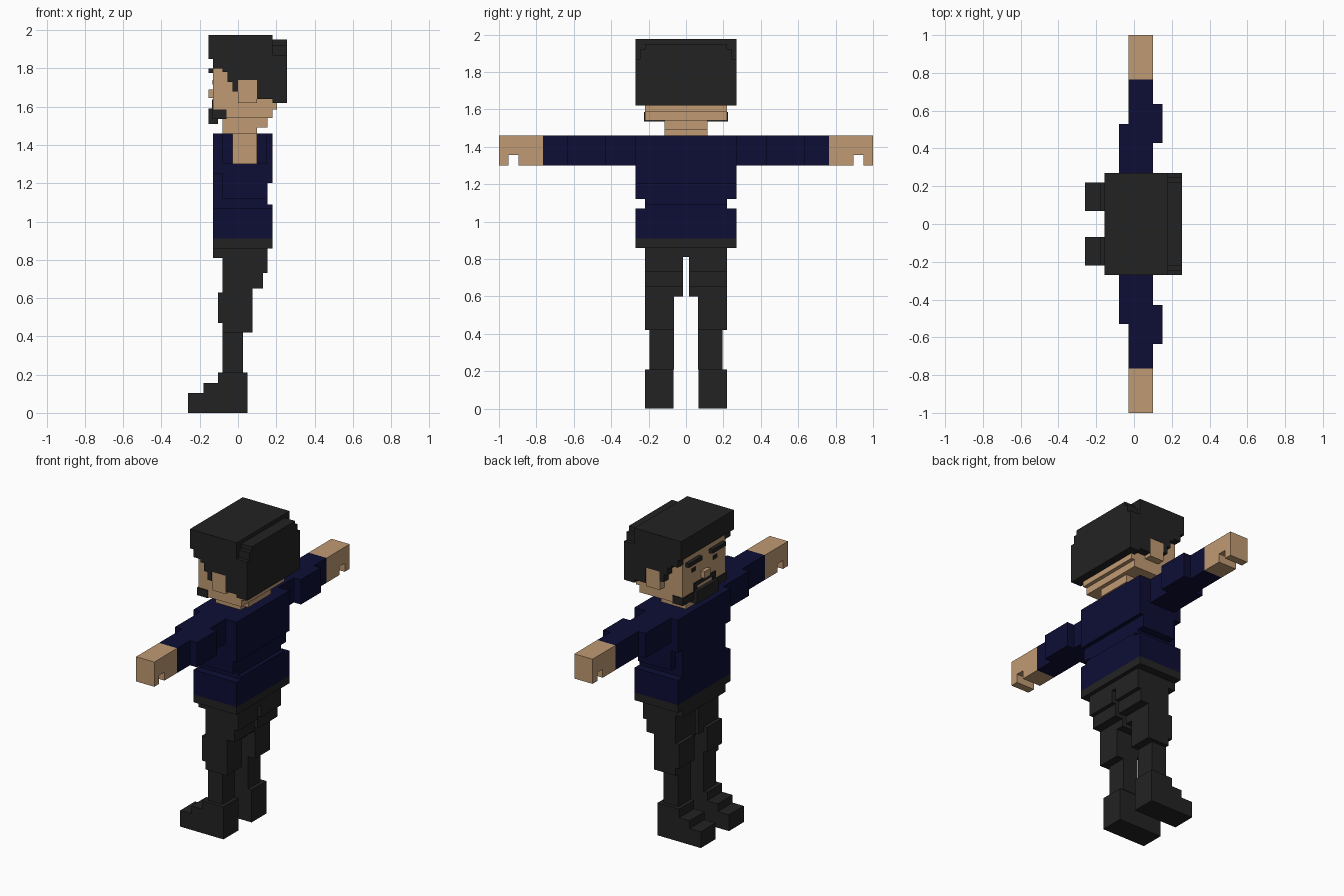
import bpy
import bmesh

if "Cube" in bpy.data.objects:
    bpy.data.objects.remove(bpy.data.objects["Cube"], do_unlink=True)


def material(name, rgb):
    m = bpy.data.materials.new(name)
    m.use_nodes = True
    m.diffuse_color = (*rgb, 1)
    bsdf = m.node_tree.nodes["Principled BSDF"]
    bsdf.inputs["Base Color"].default_value = (*rgb, 1)
    bsdf.inputs["Roughness"].default_value = 0.9
    return m


SKIN = material("skin tan", (0.53, 0.325, 0.172))
NAVY = material("navy cloth", (0.004, 0.004, 0.036))
DARK = material("charcoal", (0.0165, 0.0165, 0.0165))


def part(name, mat, boxes, side=0):
    """Joins boxes (x0, x1, y0, y1, z0, z1); side -1 mirrors them across y."""
    bm = bmesh.new()
    for x0, x1, y0, y1, z0, z1 in boxes:
        if side < 0:
            y0, y1 = -y1, -y0
        verts = bmesh.ops.create_cube(bm, size=1)["verts"]
        for v in verts:
            v.co = ((x0 + x1) / 2 + v.co.x * (x1 - x0),
                    (y0 + y1) / 2 + v.co.y * (y1 - y0),
                    (z0 + z1) / 2 + v.co.z * (z1 - z0))
    mesh = bpy.data.meshes.new(name)
    bm.to_mesh(mesh)
    bm.free()
    mesh.materials.append(mat)
    bpy.context.collection.objects.link(bpy.data.objects.new(name, mesh))


def mid(x0, x1, half, z0, z1):
    """Box centred on y = 0."""
    return (x0, x1, -half, half, z0, z1)


# Head and neck
part("head", SKIN, [
    mid(-0.13, 0.18, 0.22, 1.54, 1.87),
    mid(0.17, 0.205, 0.22, 1.585, 1.63)])
part("neck", SKIN, [
    mid(-0.08, 0.10, 0.115, 1.46, 1.49),
    mid(-0.08, 0.155, 0.115, 1.49, 1.54)])
part("nose", SKIN, [mid(-0.155, -0.13, 0.03, 1.645, 1.69)])

# Hair: crown, stepped back block and nape
part("hair", DARK, [
    mid(-0.155, 0.18, 0.27, 1.85, 1.975),
    mid(0.15, 0.18, 0.27, 1.64, 1.85),
    mid(0.18, 0.255, 0.27, 1.62, 1.87),
    mid(0.18, 0.255, 0.245, 1.87, 1.92),
    mid(0.18, 0.255, 0.22, 1.92, 1.95)])

# Beard along the jaw, with a fuller chin
part("beard", DARK, [
    mid(-0.135, -0.06, 0.225, 1.535, 1.585),
    mid(-0.155, -0.105, 0.11, 1.51, 1.59)])
part("moustache", DARK, [mid(-0.137, -0.13, 0.11, 1.615, 1.638)])

# Torso with a pinched waist
part("shirt", NAVY, [
    mid(-0.13, 0.18, 0.27, 1.25, 1.46),
    mid(-0.13, -0.08, 0.22, 1.07, 1.25),
    mid(-0.08, 0.18, 0.27, 1.20, 1.25),
    mid(-0.08, 0.155, 0.27, 1.12, 1.20),
    mid(-0.08, 0.155, 0.22, 1.07, 1.12),
    mid(-0.13, 0.18, 0.27, 0.91, 1.07),
    mid(0.10, 0.18, 0.22, 1.06, 1.09)])
part("belt", DARK, [mid(-0.13, 0.18, 0.27, 0.86, 0.91)])
part("hips", DARK, [
    mid(-0.13, -0.08, 0.22, 0.81, 0.86),
    mid(-0.08, 0.155, 0.22, 0.81, 0.86)])

for side, label in ((1, "far"), (-1, "near")):
    # Face details and side hair
    part(label + "_ear", SKIN, [(0.0, 0.10, 0.22, 0.268, 1.62, 1.74)], side)
    part(label + "_brow", DARK, [(-0.155, -0.13, 0.05, 0.19, 1.775, 1.80)], side)
    part(label + "_eye", DARK, [(-0.134, -0.13, 0.09, 0.13, 1.715, 1.74)], side)
    part(label + "_beard_corner", DARK, [
        (-0.137, -0.13, 0.08, 0.11, 1.585, 1.62)], side)
    steps = [(-0.13, -0.08, 1.80), (-0.08, -0.055, 1.78), (-0.055, -0.03, 1.73),
             (-0.03, 0.0, 1.68), (0.0, 0.10, 1.74), (0.10, 0.15, 1.64)]
    part(label + "_side_hair", DARK, [
        (x0, x1, 0.21, 0.27, z, 1.85) for x0, x1, z in steps], side)

    # Arm with bulging upper arm and elbow
    part(label + "_sleeve", NAVY, [
        (-0.03, 0.10, 0.27, 0.765, 1.30, 1.46),
        (-0.08, -0.03, 0.27, 0.53, 1.30, 1.46),
        (0.10, 0.15, 0.43, 0.635, 1.30, 1.46)], side)
    part(label + "_hand", SKIN, [
        (-0.03, 0.10, 0.765, 1.0, 1.355, 1.46),
        (-0.03, 0.10, 0.765, 0.895, 1.30, 1.355),
        (-0.03, 0.10, 0.95, 1.0, 1.30, 1.355)], side)

    # Leg, narrowing toward the ankle
    part(label + "_leg", DARK, [
        (-0.08, 0.155, 0.015, 0.22, 0.73, 0.81),
        (-0.08, 0.13, 0.015, 0.22, 0.65, 0.73),
        (-0.08, 0.075, 0.015, 0.22, 0.60, 0.65),
        (-0.08, 0.075, 0.065, 0.22, 0.42, 0.60),
        (-0.105, -0.08, 0.065, 0.22, 0.47, 0.63),
        (-0.08, 0.025, 0.065, 0.195, 0.21, 0.42)], side)
    part(label + "_shoe", DARK, [
        (-0.26, 0.05, 0.068, 0.22, 0.0, 0.105),
        (-0.18, 0.05, 0.068, 0.22, 0.105, 0.155),
        (-0.105, 0.05, 0.068, 0.22, 0.155, 0.21)], side)
